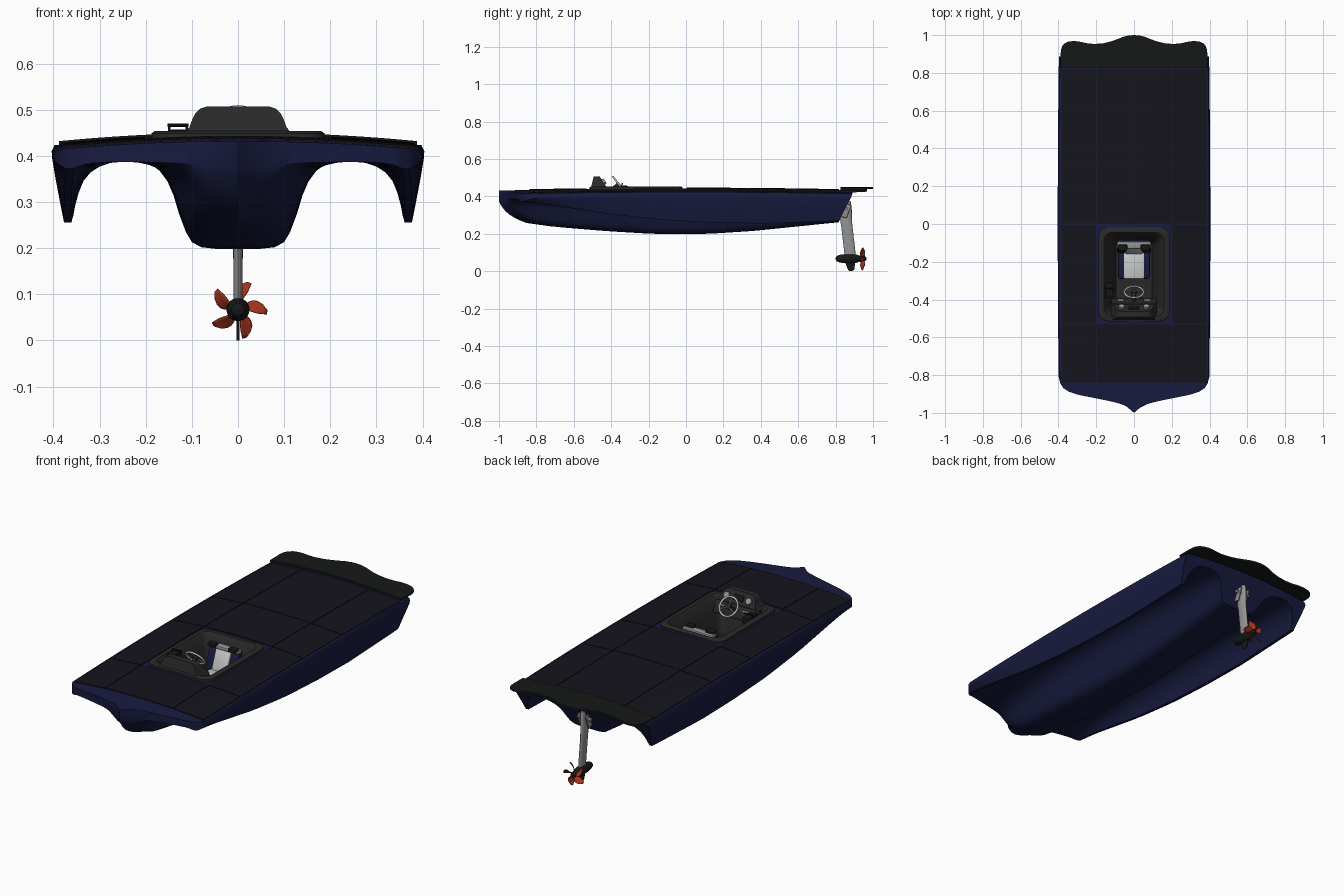
import bpy, bmesh, math
from mathutils import Vector, Matrix

if "Cube" in bpy.data.objects:
    bpy.data.objects.remove(bpy.data.objects["Cube"])

def mat(name, r, g, b):
    m = bpy.data.materials.new(name)
    m.diffuse_color = (r, g, b, 1)
    m.use_nodes = True
    m.node_tree.nodes["Principled BSDF"].inputs["Base Color"].default_value = m.diffuse_color
    return m

NAVY = mat("navy", .009, .011, .05)
DECK = mat("deck_black", .008, .007, .012)
DARK = mat("dark_trim", .022, .022, .022)
BLACK = mat("black", .008, .009, .009)
GREY = mat("grey", .3, .3, .3)
LIGHT = mat("light", .55, .56, .58)
RED = mat("red", .36, .035, .012)

def finish(name, bm, m, angle=35):
    bmesh.ops.recalc_face_normals(bm, faces=bm.faces)
    me = bpy.data.meshes.new(name)
    bm.to_mesh(me)
    bm.free()
    me.materials.append(m)
    o = bpy.data.objects.new(name, me)
    bpy.context.collection.objects.link(o)
    bpy.ops.object.select_all(action='DESELECT')
    o.select_set(True)
    bpy.context.view_layer.objects.active = o
    bpy.ops.object.shade_smooth_by_angle(angle=math.radians(angle))
    return o

def loft(name, rings, m, start=True, end=True, angle=35):
    bm = bmesh.new()
    R = [[bm.verts.new(p) for p in r] for r in rings]
    n = len(R[0])
    for a, b in zip(R, R[1:]):
        for i in range(n):
            bm.faces.new((a[i], a[(i + 1) % n], b[(i + 1) % n], b[i]))
    if start: bm.faces.new(R[0])
    if end: bm.faces.new(R[-1])
    return finish(name, bm, m, angle)

def box(name, c, s, m, rot=0, bev=.004):
    bm = bmesh.new()
    M = Matrix.Translation(c) @ Matrix.Rotation(rot, 4, 'X') @ Matrix.Diagonal((*s, 1))
    bmesh.ops.create_cube(bm, size=1, matrix=M)
    bmesh.ops.bevel(bm, geom=bm.edges[:], offset=bev, segments=2, affect='EDGES', profile=.5)
    return finish(name, bm, m)

def rod(name, a, b, r, m, n=16):
    a, b = Vector(a), Vector(b)
    q = (b - a).to_track_quat('Z', 'Y')
    ring = [q @ Vector((r * math.cos(t * math.tau / n), r * math.sin(t * math.tau / n), 0)) for t in range(n)]
    return loft(name, [[a + p for p in ring], [b + p for p in ring]], m)

def lerp(tab, x):
    for (x0, v0), (x1, v1) in zip(tab, tab[1:]):
        if x <= x1:
            return v0 + (v1 - v0) * max(0, (x - x0) / (x1 - x0))
    return tab[-1][1]

def deck(x, y):
    return .443 - .02 * (x / .4) ** 2 - .012 * y * y

def rrect(hx, hy, r, z, cy=-.267, n=6):
    out = []
    for k, (sx, sy) in enumerate([(1, 1), (-1, 1), (-1, -1), (1, -1)]):
        for i in range(n + 1):
            t = (k + i / n) * math.pi / 2
            out.append((sx * (hx - r) + r * math.cos(t), cy + sy * (hy - r) + r * math.sin(t), z))
    return out

# Hull: midship underside section, swept bow to transom with changing depths
SEC = [(0, .198), (.045, .198), (.08, .202), (.1, .213), (.113, .235), (.128, .275), (.14, .315), (.153, .345),
       (.17, .368), (.195, .386), (.22, .394), (.25, .397), (.28, .394), (.305, .384), (.325, .367), (.34, .343),
       (.351, .31), (.358, .28), (.362, .256), (.378, .255), (.385, .29), (.396, .35), (.403, .395), (.404, .41)]
BOW = [(0, -1), (.012, -.99), (.035, -.966), (.07, -.953), (.12, -.94), (.2, -.924), (.3, -.904), (.35, -.888),
       (.38, -.868), (.395, -.845), (.404, -.81)]
KEEL = [(-1, .06), (-.99, .2), (-.97, .36), (-.94, .49), (-.9, .6), (-.85, .7), (-.7, .8), (-.4, .92), (-.15, .99),
        (0, 1), (.15, .99), (.4, .91), (.85, .68)]
SPON = [(-1, .12), (-.87, .24), (-.7, .44), (-.5, .65), (-.2, .86), (.1, .96), (.4, 1), (.85, .9)]

def hull_point(x, z, s, top):
    yc = -1 + 1.85 * s
    ax = abs(x)
    if top:
        ax *= .985
    elif ax < .25:
        ax *= 1 - .5 * max(0, 1 - s / .3) ** 1.5 * (1 - ax / .25)
    if not top and z < .397:
        f = lerp(KEEL if ax < .25 else SPON, yc)
        z = .397 - (.397 - z) * f
    zt = deck(ax, yc) if top else z
    yb = .815 + .08 * (zt - .26) / .17
    yf = lerp(BOW, ax)
    y = yf + s * (yb - yf)
    if top: zt = deck(ax, y)
    else: zt -= .012 * y * y * max(0, min(1, (z - .33) / .06))
    return (math.copysign(ax * (1 - .02 * y * y), x), y, zt)

full = [(-x, z) for x, z in SEC[:0:-1]] + SEC
stations = [0, .004, .01, .018, .03, .045, .06, .08, .11, .15] + [.2 + .05 * i for i in range(17)]
rings = [[hull_point(x, z, s, False) for x, z in full] + [hull_point(x, z, s, True) for x, z in reversed(full)]
         for s in stations]
hull = loft("hull", rings, NAVY, False, False)
bm = bmesh.new()
bm.from_mesh(hull.data)
bm.verts.ensure_lookup_table()
n = len(full)
for base in (0, (len(stations) - 1) * 2 * n):       # bow and transom caps
    for i in range(n - 1):
        bm.faces.new([bm.verts[base + k] for k in (i, i + 1, 2 * n - 2 - i, 2 * n - 1 - i)])
bmesh.ops.recalc_face_normals(bm, faces=bm.faces)
for f in bm.faces: f.smooth = True
bm.to_mesh(hull.data)
bm.free()

# Cockpit cut-out
cut = loft("cockpit_cutter", [rrect(.166, .226, .045, .5), rrect(.166, .226, .045, .435),
                              rrect(.133, .203, .042, .375), rrect(.102, .182, .032, .256)], NAVY)
cut.hide_render = True
bpy.context.view_layer.objects.active = hull
b = hull.modifiers.new("cut", 'BOOLEAN')
b.object, b.operation, b.solver = cut, 'DIFFERENCE', 'EXACT'
bpy.ops.object.modifier_apply(modifier="cut")
bpy.data.objects.remove(cut)
bpy.ops.object.select_all(action='DESELECT')
hull.select_set(True)
bpy.ops.object.shade_smooth_by_angle(angle=math.radians(38))

# Crowned slabs: deck panels and stern platform
def slab(name, xs, front, back, zf, t, m, ny=8):
    rows = []
    for x in xs:
        ys = [front + (back(x) - front) * j / ny for j in range(ny + 1)]
        rows.append([(x, y, zf(x, y)) for y in ys] + [(x, y, zf(x, y) - t) for y in reversed(ys)])
    return loft(name, rows, m)

g = .002
for x0, x1, seams in ((-.385, -.2, (-.84, -.53, 0, .33, .82)), (-.2, .2, (-.84, -.53, 0, .33, .82)),
                      (.2, .385, (-.84, -.53, 0, .33, .82))):
    for y0, y1 in zip(seams, seams[1:]):
        if x0 == -.2 and y0 == -.53: continue
        xs = [x0 + g + (x1 - x0 - 2 * g) * i / 8 for i in range(9)]
        slab("deck_panel", xs, y0 + g, lambda x, y1=y1: y1 - g, lambda x, y: deck(x, y) + .004, .006, DECK)
STERN = [(0, 1), (.03, .998), (.06, .99), (.09, .978), (.12, .967), (.16, .957), (.21, .953), (.25, .957),
         (.29, .966), (.32, .969), (.35, .965), (.37, .954), (.38, .942), (.386, .925), (.388, .905)]
xs = [-x for x, _ in STERN[:0:-1]] + [x for x, _ in STERN]
slab("stern_platform", xs, .825, lambda x: lerp(STERN, abs(x)),
     lambda x, y: .451 - .02 * (x / .4) ** 2, .01, BLACK, 4)

# Cockpit tub
loft("cockpit_tub", [rrect(.188, .248, .05, .43), rrect(.188, .248, .05, .449), rrect(.18, .24, .05, .454),
                     rrect(.16, .222, .045, .453), rrect(.148, .21, .04, .44), rrect(.125, .195, .04, .38),
                     rrect(.095, .175, .03, .262)], DARK, start=False)

# Dashboard hood and console
half = [(.122, .44), (.113, .452), (.105, .463), (.1, .477), (.093, .492), (.083, .502), (.068, .507)]
prof = half + [(-x, z) for x, z in reversed(half)]
loft("dash_hood", [[(x, -.507 + (z - .45) * .25, z) for x, z in prof],
                   [(x, -.425 - (z - .45) * .65, z) for x, z in prof]], DARK)
box("dash_console", (0, -.435, .41), (.24, .07, .07), DARK, rot=.4, bev=.01)
for sx in (-1, 1):
    rod("gauge", (sx * .065, -.445, .475), (sx * .065, -.433, .483), .016, GREY)
    box("dash_switch", (sx * .07, -.405, .437), (.035, .02, .01), GREY, rot=.4, bev=.002)
box("dash_screen", (0, -.445, .479), (.06, .012, .03), BLACK, rot=.55, bev=.003)

# Steering wheel: rim, hub, spokes, column
C = Vector((0, -.36, .465))
Q = Vector((0, .8, .6)).to_track_quat('Z', 'Y')
bm = bmesh.new()
ring = []
for i in range(40):
    a = i * math.tau / 40
    ring.append([bm.verts.new(C + Q @ Vector(((.05 + .005 * math.cos(t)) * math.cos(a),
                 (.05 + .005 * math.cos(t)) * math.sin(a), .005 * math.sin(t))))
                 for t in [k * math.tau / 10 for k in range(10)]])
for i in range(40):
    for k in range(10):
        r, q = ring[i], ring[(i + 1) % 40]
        bm.faces.new((r[k], r[(k + 1) % 10], q[(k + 1) % 10], q[k]))
finish("steering_rim", bm, LIGHT, 60)
axis = Q @ Vector((0, 0, 1))
rod("steering_hub", C - axis * .006, C + axis * .006, .015, DARK)
rod("steering_column", C, C - axis * .08, .01, DARK)
for k in range(3):
    a = math.pi / 2 + k * math.tau / 3
    rod("steering_spoke", C, C + Q @ Vector((.048 * math.cos(a), .048 * math.sin(a), 0)), .004, GREY, 8)

# Throttle control
box("throttle_base", (-.13, -.35, .44), (.04, .08, .035), BLACK, bev=.006)
for x in (-.149, -.111):
    rod("throttle_arm", (x, -.35, .45), (x, -.34, .468), .0025, BLACK, 8)
rod("throttle_grip", (-.153, -.34, .467), (-.107, -.34, .467), .004, BLACK, 10)

# Seat
box("seat_base", (0, -.215, .285), (.17, .15, .05), NAVY, bev=.012)
box("seat_cushion", (0, -.215, .305), (.11, .152, .022), LIGHT, bev=.008)
box("seat_back", (0, -.12, .36), (.18, .03, .14), NAVY, rot=-.35, bev=.01)
box("seat_back_centre", (0, -.128, .36), (.09, .03, .138), LIGHT, rot=-.35, bev=.008)
box("seat_top_bar", (0, -.112, .425), (.18, .04, .018), GREY, bev=.007)
for sx in (-1, 1):
    box("headrest", (sx * .06, -.125, .434), (.05, .035, .022), BLACK, bev=.009)

# Drive leg, bracket, pod, skeg
def oval(hx, hy, cy, z, n=24):
    return [(hx * math.cos(i * math.tau / n), cy + hy * math.sin(i * math.tau / n), z) for i in range(n)]

loft("drive_leg", [oval(.01, .03, .878, .085), oval(.0105, .03, .86, .24), oval(.013, .032, .855, .28),
                   oval(.013, .024, .862, .34), oval(.012, .014, .866, .375)], GREY)
for sx in (-1, 1):
    box("bracket_plate", (sx * .024, .85, .325), (.008, .045, .075), GREY, rot=-.35)
rod("bracket_pin", (-.04, .858, .335), (.04, .858, .335), .009, GREY)
box("bracket_mount", (0, .845, .34), (.07, .015, .06), DARK, rot=-.44)
POD = [(.8, .004), (.806, .014), (.82, .02), (.845, .024), (.88, .025), (.91, .022), (.93, .016), (.955, .014), (.964, .007)]
loft("drive_pod", [[(r * math.cos(i * math.tau / 24), y, .067 + r * math.sin(i * math.tau / 24)) for i in range(24)]
                   for y, r in POD], BLACK)
SK = [(.85, .05), (.905, .05), (.9, .01), (.892, .003), (.872, 0), (.864, .012)]
loft("skeg", [[(x, y, z) for y, z in SK] for x in (-.003, .003)], BLACK)

# Five-bladed propeller
W = [.008, .012, .016, .018, .017, .012, .005]
for k in range(5):
    bm = bmesh.new()
    grid = []
    for j, w in enumerate(W):
        r = .012 + .051 * j / 6
        pitch = math.radians(60 - 35 * j / 6)
        row = []
        for c in range(7):
            u = w * (c / 3 - 1)
            a = k * math.tau / 5 + .25 + (u * math.cos(pitch)) / max(r, .02) - .35 * (j / 6) ** 2
            row.append(bm.verts.new((r * math.cos(a), .945 + u * math.sin(pitch), .067 + r * math.sin(a))))
        grid.append(row)
    for p, q in zip(grid, grid[1:]):
        for c in range(6):
            bm.faces.new((p[c], p[c + 1], q[c + 1], q[c]))
    o = finish("propeller_blade", bm, RED, 50)
    o.modifiers.new("thickness", 'SOLIDIFY').thickness = .002
